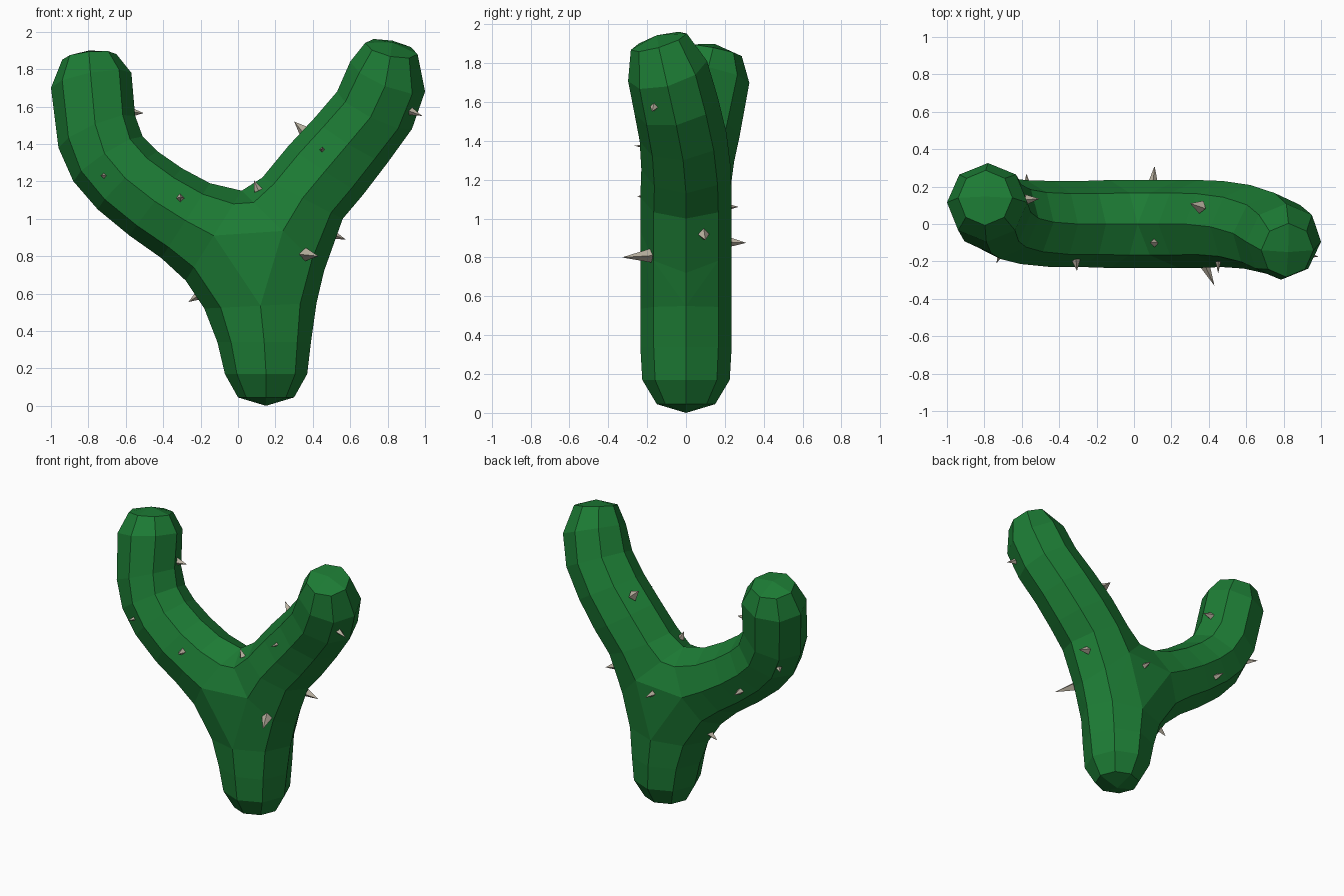
import bpy, bmesh, math
from mathutils import Vector

if "Cube" in bpy.data.objects:
    bpy.data.objects.remove(bpy.data.objects["Cube"])


def material(name, color):
    m = bpy.data.materials.new(name)
    m.diffuse_color = (*color, 1)
    m.use_nodes = True
    m.node_tree.nodes["Principled BSDF"].inputs["Base Color"].default_value = m.diffuse_color
    return m


def make_object(name, bm, mat):
    bmesh.ops.recalc_face_normals(bm, faces=bm.faces)
    me = bpy.data.meshes.new(name)
    bm.to_mesh(me)
    bm.free()
    me.materials.append(mat)
    ob = bpy.data.objects.new(name, me)
    bpy.context.collection.objects.link(ob)
    return ob


green = material("cactus_green", (0.012, 0.2, 0.035))
tan = material("thorn_tan", (0.5, 0.45, 0.36))

# Each section: one edge (x, z), opposite edge (x, z), centre y, half depth.
# Every limb runs from the fork to its tip.
trunk = [
    (-.18, .52, .42, .55, 0, .235), (-.11, .34, .39, .34, 0, .235),
    (-.07, .17, .37, .17, 0, .225), (0, .045, .30, .045, 0, .15)]
left_arm = [
    (.02, 1.15, -.28, .67, 0, .235), (-.15, 1.19, -.41, .79, 0, .23),
    (-.30, 1.27, -.58, .91, 0, .23), (-.43, 1.36, -.75, 1.05, .01, .225),
    (-.51, 1.44, -.88, 1.20, .03, .22), (-.55, 1.55, -.96, 1.38, .06, .22),
    (-.57, 1.78, -1.0, 1.70, .115, .215), (-.65, 1.88, -.94, 1.85, .14, .15)]
right_arm = [
    (.02, 1.15, .46, .72, 0, .235), (.13, 1.22, .56, 1.0, 0, .235),
    (.27, 1.39, .67, 1.13, 0, .23), (.41, 1.54, .80, 1.30, -.015, .225),
    (.53, 1.68, .93, 1.48, -.05, .22), (.60, 1.84, 1.0, 1.68, -.095, .21),
    (.68, 1.94, .96, 1.88, -.14, .15)]


def limb(bm, sections, cap):
    """Eight-sided limb with a four-quad rounded tip; returns the fork ring."""
    cen = [Vector(((s[0] + s[2]) / 2, s[4], (s[1] + s[3]) / 2)) for s in sections]
    rings = []
    for i, (ax, az, bx, bz, y, h) in enumerate(sections):
        t = (cen[min(i + 1, len(cen) - 1)] - cen[max(i - 1, 0)]).normalized()
        u = Vector((ax - bx, 0, az - bz)) / 2
        v = Vector((0, 1, 0))
        if i:
            v = (v - t * t.y).normalized()
        rings.append([bm.verts.new(cen[i] + u * math.cos(k * math.pi / 4)
                                   + v * h * math.sin(k * math.pi / 4))
                      for k in range(8)])
    for a, b in zip(rings, rings[1:]):
        for k in range(8):
            bm.faces.new((a[k], a[(k + 1) % 8], b[(k + 1) % 8], b[k]))
    pole = bm.verts.new(cen[-1] + t * cap)
    r = rings[-1]
    for k in range(0, 8, 2):
        bm.faces.new((pole, r[k], r[k + 1], r[(k + 2) % 8]))
    return rings[0]


# Cactus body: three limbs joined by a convex fork
bm = bmesh.new()
forks = [limb(bm, s, c) for s, c in ((trunk, .045), (left_arm, .035), (right_arm, .035))]
key = lambda v: tuple(round(c, 4) for c in v.co)
ring_keys = [{key(v) for v in f} for f in forks]
hull = bmesh.new()
for p in set().union(*ring_keys):
    hull.verts.new(p)
bmesh.ops.convex_hull(hull, input=hull.verts)
lookup = {key(v): v for f in forks for v in f}
for f in hull.faces:
    ks = [key(v) for v in f.verts]
    if not any(all(k in r for k in ks) for r in ring_keys):
        bm.faces.new([lookup[k] for k in ks])
hull.free()
bmesh.ops.remove_doubles(bm, verts=bm.verts, dist=0.001)
make_object("cactus_body", bm, green)

# Thorns: base point, tip point, base radius
thorns = [
    (-.58, .13, 1.57, -.505, .135, 1.565, .028),
    (.10, .20, .88, .11, .31, .875, .032),
    (.36, -.18, .81, .43, -.33, .80, .036),
    (.49, .09, .92, .575, .10, .89, .03),
    (-.18, .02, .61, -.265, .02, .555, .038),
    (.36, .09, 1.46, .30, .11, 1.52, .036),
    (.11, -.10, 1.15, .085, -.10, 1.205, .025),
    (.45, -.20, 1.37, .45, -.265, 1.375, .014),
    (.91, -.16, 1.58, .985, -.175, 1.55, .026),
    (-.31, -.19, 1.11, -.305, -.25, 1.115, .024),
    (-.71, -.15, 1.23, -.735, -.21, 1.23, .02),
    (-.57, .19, 1.06, -.575, .27, 1.06, .024),
    (-.86, .17, 1.30, -.915, .23, 1.30, .022)]
for i, (x, y, z, tx, ty, tz, r) in enumerate(thorns):
    base, tip = Vector((x, y, z)), Vector((tx, ty, tz))
    d = tip - base
    bm = bmesh.new()
    bmesh.ops.create_cone(bm, cap_ends=True, segments=4, radius1=r, radius2=0,
                          depth=d.length)
    bmesh.ops.remove_doubles(bm, verts=bm.verts, dist=0.0001)
    ob = make_object(f"thorn_{i + 1}", bm, tan)
    ob.location = (base + tip) / 2
    ob.rotation_euler = d.to_track_quat('Z', 'Y').to_euler()
